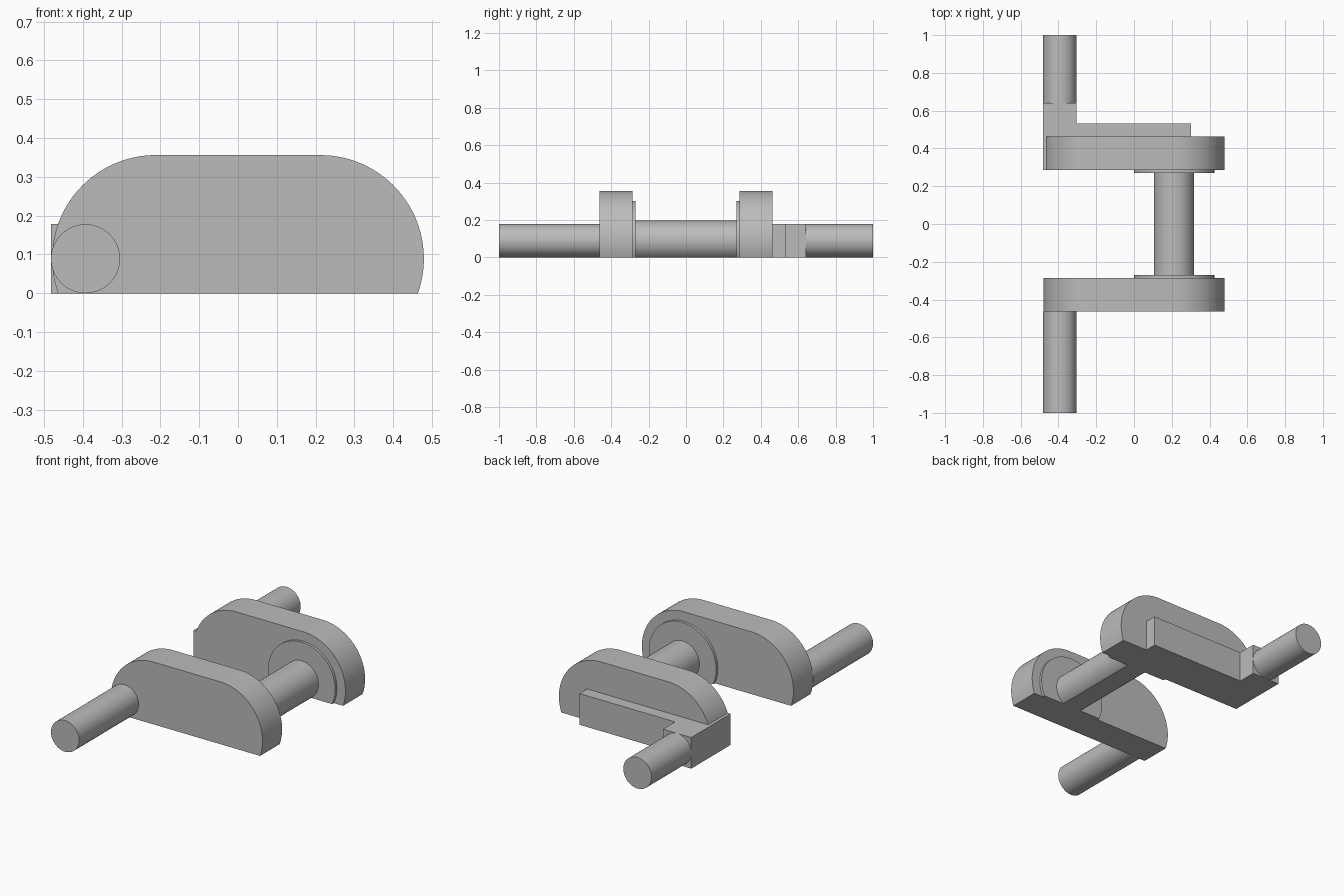
import bpy, bmesh, math

cube = bpy.data.objects.get("Cube")
if cube:
    bpy.data.objects.remove(cube, do_unlink=True)

steel = bpy.data.materials.new("steel_grey")
steel.use_nodes = True
GREY = (0.5, 0.5, 0.5, 1)
steel.diffuse_color = GREY
steel.node_tree.nodes["Principled BSDF"].inputs["Base Color"].default_value = GREY

AXIS_Z = 0.089      # height shared by every round axis
SHAFT_X = -0.393    # main shaft axis
PIN_X = 0.212       # crank pin axis
SHAFT_R = 0.089
WEB_R = 0.267
WEB_IN, WEB_OUT = 0.286, 0.463
DISC_IN = 0.271
STEP_END = 0.641


def arc(cx, r, start, end, steps):
    """Points on an arc in the XZ plane, angles in radians."""
    return [(cx + r * math.cos(start + (end - start) * i / steps),
             AXIS_Z + r * math.sin(start + (end - start) * i / steps))
            for i in range(steps + 1)]


def clipped_circle(cx, r):
    """Circle cut flat where it reaches the ground."""
    drop = math.asin(AXIS_Z / r)
    return arc(cx, r, -drop, math.pi + drop, 64)


def rectangle(x0, x1, z1):
    return [(x0, 0), (x1, 0), (x1, z1), (x0, z1)]


def prism(name, profile, y0, y1):
    """Extrude an XZ profile along y."""
    bm = bmesh.new()
    face = bm.faces.new([bm.verts.new((x, y0, z)) for x, z in profile])
    moved = bmesh.ops.extrude_face_region(bm, geom=[face])["geom"]
    bmesh.ops.translate(bm, vec=(0, y1 - y0, 0),
                        verts=[v for v in moved if isinstance(v, bmesh.types.BMVert)])
    bmesh.ops.recalc_face_normals(bm, faces=bm.faces)
    mesh = bpy.data.meshes.new(name)
    bm.to_mesh(mesh)
    bm.free()
    mesh.materials.append(steel)
    obj = bpy.data.objects.new(name, mesh)
    bpy.context.collection.objects.link(obj)
    bpy.ops.object.select_all(action='DESELECT')
    obj.select_set(True)
    bpy.context.view_layer.objects.active = obj
    bpy.ops.object.shade_smooth_by_angle(angle=math.radians(30))
    return obj


# Crank webs: rounded ends, flat top and flat base
drop = math.asin(AXIS_Z / WEB_R)
right_end = arc(PIN_X, WEB_R, -drop, math.pi / 2, 32)
left_end = arc(-PIN_X, WEB_R, math.pi / 2, math.pi + drop, 32)
prism("front_web", right_end + left_end, -WEB_OUT, -WEB_IN)

# The back web has a square foot at its shaft end
foot_left, foot_right, foot_top = SHAFT_X - SHAFT_R, SHAFT_X + SHAFT_R, 2 * SHAFT_R
upper_left = arc(-PIN_X, WEB_R, math.pi / 2, math.pi - drop, 24)
foot = [(foot_left, foot_top), (foot_left, 0)]
prism("back_web", right_end + upper_left + foot, WEB_IN, WEB_OUT)

# Step block and rib behind the back web
prism("step_block", rectangle(foot_left, foot_right, foot_top), WEB_OUT, STEP_END)
prism("back_rib", rectangle(foot_right, 0.301, foot_top), WEB_OUT, 0.532)

# Thrust discs and crank pin between the webs
disc = clipped_circle(PIN_X, 0.213)
prism("front_disc", disc, -WEB_IN, -DISC_IN)
prism("back_disc", disc, DISC_IN, WEB_IN)
prism("crank_pin", clipped_circle(PIN_X, 0.107), -DISC_IN, DISC_IN)

# Main shafts
shaft = arc(SHAFT_X, SHAFT_R, 0, 2 * math.pi, 64)[:-1]
prism("front_shaft", shaft, -1, -WEB_OUT)
prism("back_shaft", shaft, STEP_END, 1)
